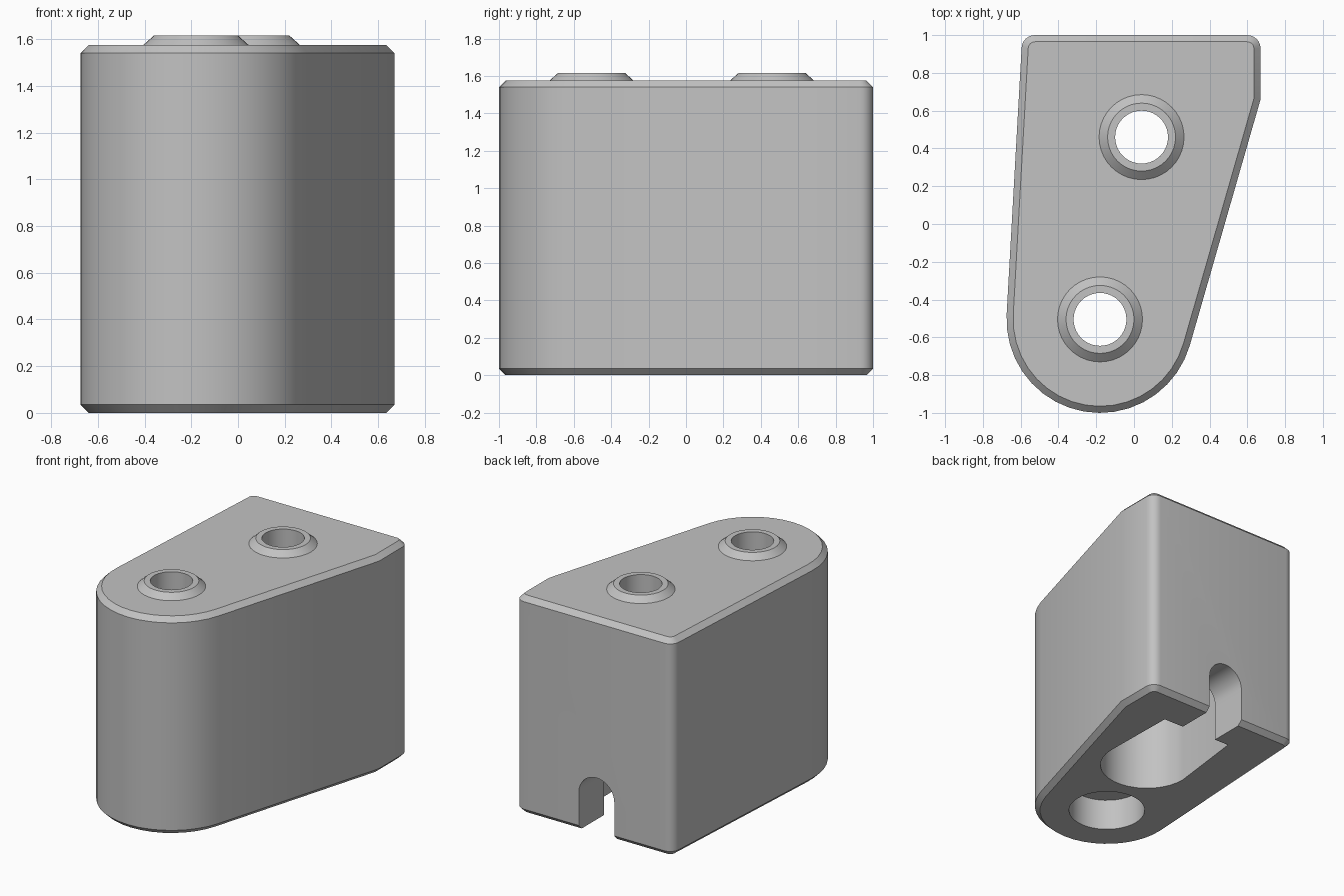
import bpy, bmesh
from math import sin, cos, radians, pi

old = bpy.data.objects.get("Cube")
if old:
    bpy.data.objects.remove(old, do_unlink=True)

grey = bpy.data.materials.new("light grey")
grey.use_nodes = True
grey.diffuse_color = (0.54, 0.54, 0.54, 1)
grey.node_tree.nodes["Principled BSDF"].inputs["Base Color"].default_value = (0.54, 0.54, 0.54, 1)

FRONT, REAR = (-0.18, -0.505), (0.04, 0.46)   # hole centres
TOP, RIM = 1.575, 1.615


def arc(cx, cy, r, start, end, n):
    steps = [radians(start + (end - start) * i / n) for i in range(n + 1)]
    return [(cx + r * cos(a), cy + r * sin(a)) for a in steps]


def make(name, bm):
    bmesh.ops.recalc_face_normals(bm, faces=bm.faces)
    mesh = bpy.data.meshes.new(name)
    bm.to_mesh(mesh)
    bm.free()
    mesh.materials.append(grey)
    ob = bpy.data.objects.new(name, mesh)
    bpy.context.collection.objects.link(ob)
    return ob


def prism(name, outline, low, high, along_y=False):
    bm = bmesh.new()
    place = (lambda a, b: (a, low, b)) if along_y else (lambda a, b: (a, b, low))
    face = bm.faces.new([bm.verts.new(place(a, b)) for a, b in outline])
    ext = bmesh.ops.extrude_face_region(bm, geom=[face])
    shift = (0, high - low, 0) if along_y else (0, 0, high - low)
    bmesh.ops.translate(bm, verts=[v for v in ext["geom"] if isinstance(v, bmesh.types.BMVert)], vec=shift)
    return make(name, bm)


def cone(name, centre, r_low, r_high, low, high):
    bm = bmesh.new()
    bmesh.ops.create_cone(bm, cap_ends=True, segments=40, radius1=r_low, radius2=r_high, depth=high - low)
    bmesh.ops.translate(bm, verts=bm.verts, vec=(*centre, (low + high) / 2))
    return make(name, bm)


def activate(ob):
    bpy.ops.object.select_all(action="DESELECT")
    ob.select_set(True)
    bpy.context.view_layer.objects.active = ob


def combine(target, tool, operation):
    tool.hide_render = True
    mod = target.modifiers.new("combine", "BOOLEAN")
    mod.operation, mod.solver, mod.object = operation, "EXACT", tool
    activate(target)
    bpy.ops.object.modifier_apply(modifier=mod.name)
    bpy.data.objects.remove(tool, do_unlink=True)


# Main block: rounded nose, tapered sides, rounded back corners
outline = (arc(*FRONT, 0.495, 176.8, 343.8, 18) + [(0.67, 0.66)]
           + arc(0.60, 0.93, 0.07, 0, 90, 6) + arc(-0.525, 0.93, 0.07, 90, 176.8, 6))
body = prism("block_body", outline, 0, TOP)

# Chamfer around the top and bottom rims
bevel = body.modifiers.new("chamfer", "BEVEL")
bevel.width, bevel.segments = 0.035, 1
bevel.limit_method, bevel.angle_limit = "ANGLE", radians(60)
activate(body)
bpy.ops.object.modifier_apply(modifier=bevel.name)

# Raised conical collars on the top
for spot in (FRONT, REAR):
    combine(body, cone("collar", spot, 0.27, 0.18, TOP - 0.04, RIM), "UNION")

# Counterbore under the nose
combine(body, cone("counterbore", FRONT, 0.26, 0.26, -0.1, 0.23), "DIFFERENCE")

# Deep pocket under the rear with a rounded front end
pocket = [(-0.24, 0.72), (-0.31, 0.15)] + arc(0.01, 0.15, 0.32, 190, 360, 16) + [(0.32, 0.71)]
combine(body, prism("pocket", pocket, -0.1, 0.7), "DIFFERENCE")

# Arched slot from the pocket out through the back
slot = [(-0.125, -0.1), (0.16, -0.1)] + arc(0.0175, 0.275, 0.1425, 0, 180, 16)
combine(body, prism("slot", slot, 0.5, 1.2, along_y=True), "DIFFERENCE")

# Through holes
for spot in (FRONT, REAR):
    combine(body, cone("through_hole", spot, 0.14, 0.14, -0.2, 1.8), "DIFFERENCE")

activate(body)
bpy.ops.object.shade_smooth_by_angle(angle=radians(30))
